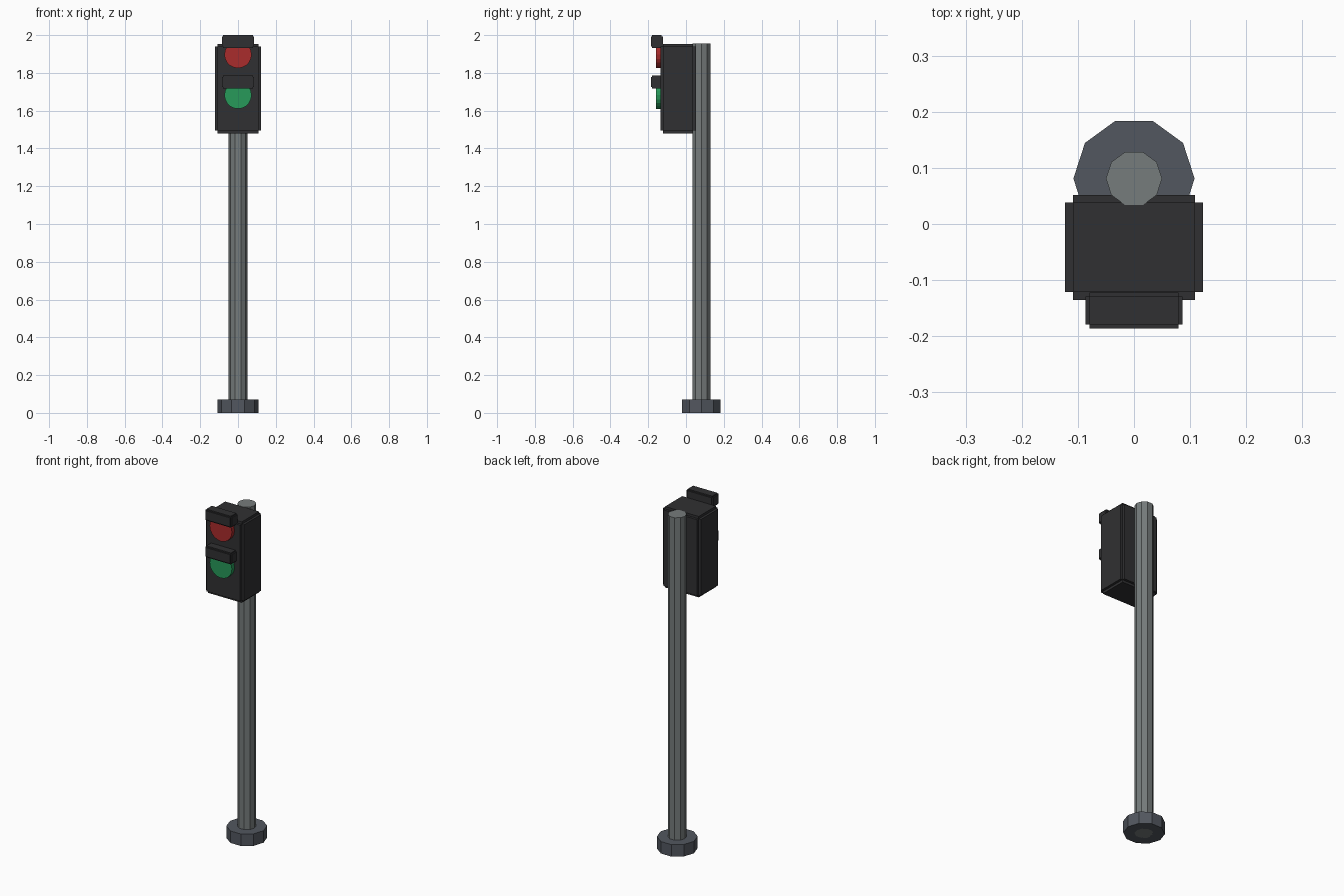
import bpy, bmesh, math
from mathutils import Matrix

if "Cube" in bpy.data.objects:
    bpy.data.objects.remove(bpy.data.objects["Cube"])


def material(name, color):
    m = bpy.data.materials.new(name)
    m.diffuse_color = (*color, 1)
    m.use_nodes = True
    m.node_tree.nodes["Principled BSDF"].inputs["Base Color"].default_value = m.diffuse_color
    return m


black = material("black_casing", (0.03, 0.03, 0.032))
red = material("red_lens", (0.40, 0.025, 0.025))
green = material("green_lens", (0.02, 0.32, 0.10))
steel = material("pole_grey", (0.18, 0.20, 0.20))
dark_steel = material("base_grey", (0.085, 0.095, 0.115))


def finish(name, bm, mat):
    bmesh.ops.recalc_face_normals(bm, faces=bm.faces)
    me = bpy.data.meshes.new(name)
    bm.to_mesh(me)
    bm.free()
    me.materials.append(mat)
    ob = bpy.data.objects.new(name, me)
    bpy.context.collection.objects.link(ob)
    return ob


def cylinder(name, radius, sides, depth, matrix, mat):
    bm = bmesh.new()
    bmesh.ops.create_cone(bm, cap_ends=True, segments=sides, radius1=radius,
                          radius2=radius, depth=depth, matrix=matrix)
    return finish(name, bm, mat)


def notched_box(name, lo, hi, step, mat):
    """Box whose six faces are raised panels, leaving stepped edges."""
    bm = bmesh.new()
    size = [b - a - 2 * step for a, b in zip(lo, hi)]
    mid = [(a + b) / 2 for a, b in zip(lo, hi)]
    bmesh.ops.create_cube(bm, size=1, matrix=Matrix.Translation(mid) @ Matrix.Diagonal((*size, 1)))
    for f in list(bm.faces):
        f.normal_update()
        n = f.normal.copy()
        new = bmesh.ops.extrude_discrete_faces(bm, faces=[f])["faces"][0]
        bmesh.ops.translate(bm, verts=new.verts, vec=n * step)
    return finish(name, bm, mat)


# Ten-sided base and pole, one corner pointing to the back
POLE_Y = 0.081
turn = Matrix.Rotation(math.pi / 2, 4, 'Z')
cylinder("base", 0.108, 10, 0.07, Matrix.Translation((0, POLE_Y, 0.035)) @ turn, dark_steel)
cylinder("pole", 0.05, 10, 1.955, Matrix.Translation((0, POLE_Y, 0.9775)) @ turn, steel)

# Signal housing
notched_box("housing", (-0.123, -0.135, 1.48), (0.123, 0.052, 1.953), 0.014, black)

# Lenses with a visor over each
for label, z, top, mat in (("red", 1.897, 2.0, red), ("green", 1.682, 1.785, green)):
    cylinder(label + "_lens", 0.072, 20, 0.03,
             Matrix.Translation((0, -0.144, z)) @ Matrix.Rotation(math.pi / 2, 4, 'X'), mat)
    notched_box(label + "_visor", (-0.086, -0.186, top - 0.067), (0.086, -0.122, top), 0.007, black)
